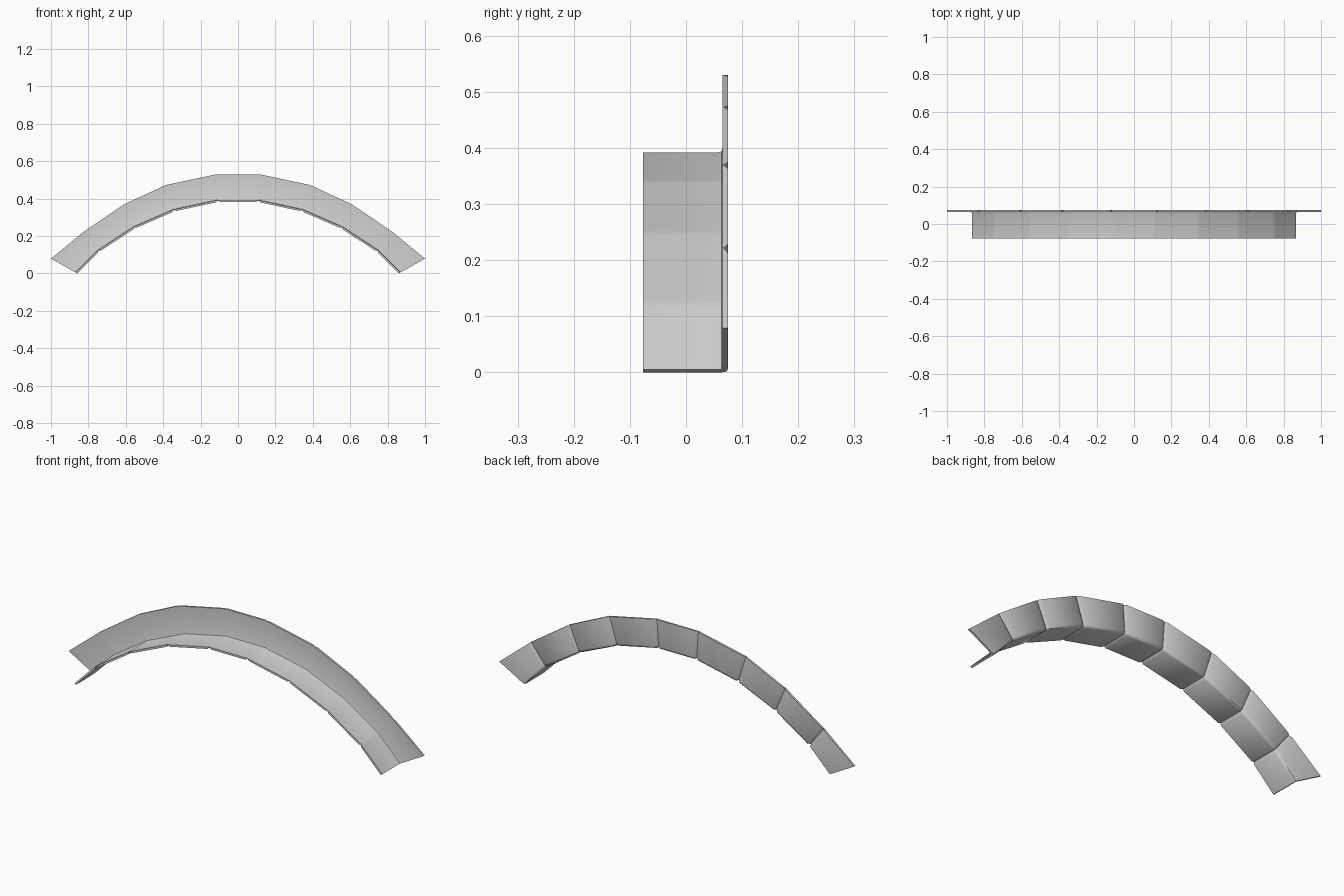
import bpy, bmesh
from mathutils import Vector

cube = bpy.data.objects.get("Cube")
if cube:
    bpy.data.objects.remove(cube, do_unlink=True)

metal = bpy.data.materials.new("light grey metal")
metal.use_nodes = True
grey = (0.62, 0.62, 0.62, 1)
metal.diffuse_color = grey
metal.node_tree.nodes["Principled BSDF"].inputs["Base Color"].default_value = grey

FRONT, BACK, THICK = -0.077, 0.075, 0.01
BEVEL = 0.008

# Radial joints of the right half: (outer x, outer z, inner x, inner z)
half = [(0.117, 0.53, 0.107, 0.382), (0.385, 0.473, 0.341, 0.332),
        (0.608, 0.37, 0.553, 0.24), (0.826, 0.222, 0.742, 0.116),
        (1.0, 0.079, 0.858, 0.0)]
joints = [(-a, b, -c, d) for a, b, c, d in reversed(half)] + half
joints = [(Vector((a, 0, b)), Vector((c, 0, d))) for a, b, c, d in joints]


def section(bm, outer, inner, cut):
    """Ring of an L-shaped angle profile; cut chamfers its outside faces."""
    up = (outer - inner).normalized()
    height = (outer - inner).length
    back = BACK - cut
    web = BACK - THICK
    profile = [(FRONT, cut), (web - 0.002, cut), (back - 0.002, cut + 0.004),
               (back, 0.015), (back, height), (web, height),
               (web, THICK + 0.007), (web - 0.002, THICK + 0.002),
               (web - 0.007, THICK), (FRONT, THICK)]
    return [bm.verts.new(inner + up * d + Vector((0, y, 0))) for y, d in profile]


# Stations along the arch, with a groove at every inner joint
bm = bmesh.new()
rings = [section(bm, *joints[0], 0)]
last = len(joints) - 2
for i in range(last + 1):
    (o1, i1), (o2, i2) = joints[i], joints[i + 1]
    step = 0.011 / (i2 - i1).length
    if i > 0:
        rings.append(section(bm, o1.lerp(o2, step), i1.lerp(i2, step), 0))
    if i < last:
        rings.append(section(bm, o2.lerp(o1, step), i2.lerp(i1, step), 0))
    rings.append(section(bm, o2, i2, BEVEL if i < last else 0))

# Skin between the stations and close both ends
for a, b in zip(rings, rings[1:]):
    for k in range(len(a)):
        n = (k + 1) % len(a)
        bm.faces.new((a[k], a[n], b[n], b[k]))
bm.faces.new(rings[0])
bm.faces.new(rings[-1])
bmesh.ops.recalc_face_normals(bm, faces=bm.faces)

mesh = bpy.data.meshes.new("arched_angle_strip")
bm.to_mesh(mesh)
bm.free()
mesh.materials.append(metal)
strip = bpy.data.objects.new("arched_angle_strip", mesh)
bpy.context.collection.objects.link(strip)
bpy.context.view_layer.objects.active = strip
strip.select_set(True)
bpy.ops.object.shade_smooth_by_angle(angle=0.7)
